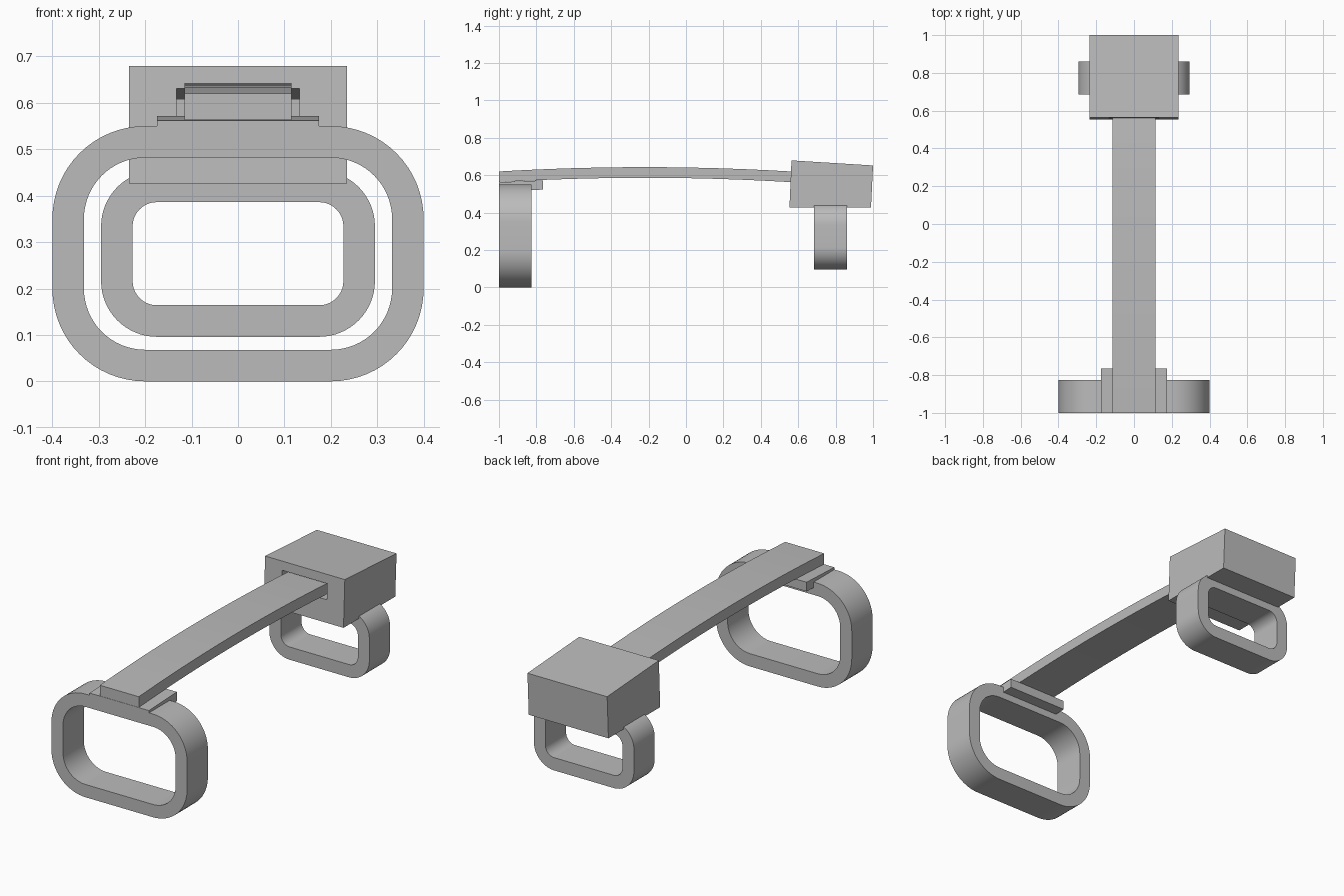
import bpy
import bmesh
from math import cos, sin, pi, radians

cube = bpy.data.objects.get("Cube")
if cube:
    bpy.data.objects.remove(cube, do_unlink=True)

GREY = (0.5, 0.5, 0.5, 1)
grey = bpy.data.materials.new("neutral grey")
grey.use_nodes = True
grey.diffuse_color = GREY
grey.node_tree.nodes["Principled BSDF"].inputs["Base Color"].default_value = GREY


def finish(name, bm):
    bmesh.ops.recalc_face_normals(bm, faces=bm.faces)
    mesh = bpy.data.meshes.new(name)
    bm.to_mesh(mesh)
    bm.free()
    mesh.materials.append(grey)
    obj = bpy.data.objects.new(name, mesh)
    bpy.context.collection.objects.link(obj)
    return obj


def activate(obj):
    bpy.ops.object.select_all(action='DESELECT')
    obj.select_set(True)
    bpy.context.view_layer.objects.active = obj


def side_prism(name, profile, half_width):
    """Extrude a (y, z) side profile symmetrically across x."""
    bm = bmesh.new()
    left = [bm.verts.new((half_width, y, z)) for y, z in profile]
    right = [bm.verts.new((-half_width, y, z)) for y, z in profile]
    bm.faces.new(left)
    bm.faces.new(right[::-1])
    n = len(profile)
    for i in range(n):
        j = (i + 1) % n
        bm.faces.new((left[i], right[i], right[j], left[j]))
    return finish(name, bm)


def rounded_outline(half_x, z0, z1, radius, steps=16):
    points = []
    corners = ((1, z1 - radius), (-1, z1 - radius), (-1, z0 + radius), (1, z0 + radius))
    for quarter, (side, cz) in enumerate(corners):
        for s in range(steps + 1):
            a = (quarter + s / steps) * pi / 2
            points.append((side * (half_x - radius) + radius * cos(a), cz + radius * sin(a)))
    return points


def loop_ring(name, half_x, z0, z1, radius, wall, y0, y1):
    """Rounded rectangular band with a constant wall thickness."""
    bm = bmesh.new()
    outer = rounded_outline(half_x, z0, z1, radius)
    inner = rounded_outline(half_x - wall, z0 + wall, z1 - wall, radius - wall)
    sections = ((outer, y0), (outer, y1), (inner, y1), (inner, y0))
    loops = [[bm.verts.new((x, y, z)) for x, z in pts] for pts, y in sections]
    n = len(outer)
    for k in range(4):
        a, b = loops[k], loops[(k + 1) % 4]
        for i in range(n):
            j = (i + 1) % n
            bm.faces.new((a[i], a[j], b[j], b[i]))
    obj = finish(name, bm)
    activate(obj)
    bpy.ops.object.shade_smooth_by_angle(angle=radians(30))
    return obj


# The two hanging loops
loop_ring("front_loop", 0.4, 0, 0.55, 0.2, 0.068, -1, -0.825)
loop_ring("rear_loop", 0.295, 0.096, 0.454, 0.12, 0.068, 0.685, 0.86)

# Mounting plate on the front loop
side_prism("mounting_plate", [(-1, 0.512), (-0.765, 0.523), (-0.765, 0.572), (-1, 0.562)], 0.175)


# Gently arched strap, straight once inside the housing
def strap_top(y):
    bend = min(y, 0.56)
    return 0.643 - 0.038 * (bend + 0.22) ** 2 - 0.06 * (y - bend)


stations = [-1 + 0.13 * i for i in range(13)] + [0.94]
top = [(y, strap_top(y)) for y in stations]
bottom = [(y, z - 0.057) for y, z in reversed(top)]
side_prism("arched_strap", top + bottom, 0.115)

# Wedge-topped housing with a blind slot receiving the strap
housing = side_prism("housing", [(0.553, 0.426), (0.989, 0.426), (1, 0.652), (0.564, 0.679)], 0.235)
slot = side_prism("slot_cutter", [(0.5, 0.55), (0.96, 0.522), (0.96, 0.607), (0.5, 0.635)], 0.133)
slot.hide_render = True
cut = housing.modifiers.new("slot", 'BOOLEAN')
cut.operation = 'DIFFERENCE'
cut.solver = 'EXACT'
cut.object = slot
activate(housing)
bpy.ops.object.modifier_apply(modifier=cut.name)
bpy.data.objects.remove(slot, do_unlink=True)
